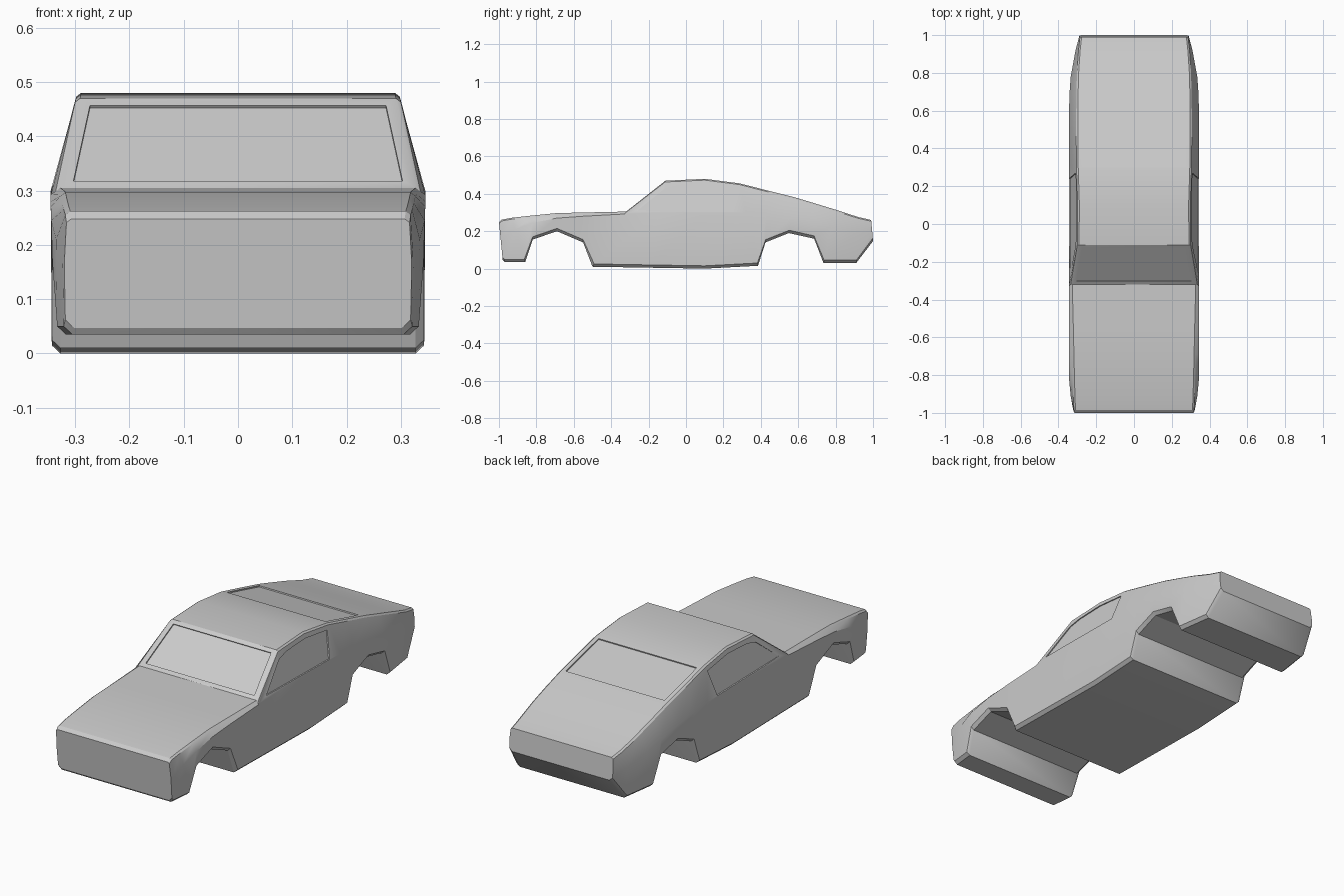
import bpy, bmesh

if "Cube" in bpy.data.objects:
    bpy.data.objects.remove(bpy.data.objects["Cube"])

# Body stations, front to back:
# bottom y, bottom z, top y, top z, belt half width, top half width, belt z
STATIONS = [
    (-.98, .047, -1.0, .248, .320, .316, .165),
    (-.97, .035, -.985, .262, .323, .318, .17),
    (-.86, .035, -.93, .272, .335, .321, .21),
    (-.82, .155, -.82, .284, .344, .324, .245),
    (-.69, .200, -.69, .297, .345, .327, .27),
    (-.55, .140, -.55, .300, .345, .330, .28),
    (-.50, .010, -.32, .305, .345, .336, .292),
    (-.20, .005, -.11, .470, .345, .300, .30),
    (.10, .000, .10, .480, .345, .298, .30),
    (.385, .015, .285, .456, .345, .304, .30),
    (.425, .140, .435, .418, .345, .306, .29),
    (.55, .190, .585, .380, .344, .306, .275),
    (.685, .160, .685, .350, .342, .305, .25),
    (.735, .030, .80, .315, .335, .302, .225),
    (.91, .030, .92, .276, .310, .294, .19),
    (1.0, .147, .99, .260, .290, .286, .20),
]


def section(yb, zb, yt, zt, w, wt, belt):
    """Closed cross-section ring: floor edge, sill, belt line, roof edge, mirrored."""
    low = min(.015, (belt - zb) * .4)
    yat = lambda z: yb + (yt - yb) * (z - zb) / (zt - zb)
    half = [(w - .018, zb), (w - .002, zb + low), (w, belt), (wt, zt - .007), (wt - .009, zt)]
    pts = [(x, yat(z), z) for x, z in half]
    return pts + [(-x, y, z) for x, y, z in reversed(pts)]


def finish(bm, name):
    bmesh.ops.recalc_face_normals(bm, faces=bm.faces[:])
    mesh = bpy.data.meshes.new(name)
    bm.to_mesh(mesh)
    bm.free()
    obj = bpy.data.objects.new(name, mesh)
    bpy.context.collection.objects.link(obj)
    return obj


# Car body lofted through the stations
bm = bmesh.new()
rings = [[bm.verts.new(p) for p in section(*s)] for s in STATIONS]
n = len(rings[0])
top_faces = []
for a, b in zip(rings, rings[1:]):
    for j in range(n):
        k = (j + 1) % n
        f = bm.faces.new((a[j], a[k], b[k], b[j]))
        if j == 4:
            top_faces.append(f)
bm.faces.new(rings[0])
bm.faces.new(rings[-1])
bmesh.ops.recalc_face_normals(bm, faces=bm.faces[:])

# Recessed windscreen and rear window
for pane in (top_faces[6:7], top_faces[9:11]):
    bmesh.ops.inset_region(bm, faces=pane, thickness=.021, use_even_offset=True)
    normal = pane[0].normal.copy()
    edges = bmesh.ops.extrude_face_region(bm, geom=pane)
    verts = [g for g in edges["geom"] if isinstance(g, bmesh.types.BMVert)]
    bmesh.ops.delete(bm, geom=pane, context='FACES')
    bmesh.ops.translate(bm, verts=verts, vec=normal * -.006)
body = finish(bm, "car_body")

# Side window cutters following the lean of the cabin
WINDOW = [(-.26, .310), (-.115, .428), (-.05, .444), (.10, .451), (.27, .430), (.24, .303)]
bm = bmesh.new()
for side in (1, -1):
    inner, outer = [[bm.verts.new((side * (.345 - .265 * (z - .3) + d), y, z)) for y, z in WINDOW]
                    for d in (-.007, .06)]
    bm.faces.new(inner)
    bm.faces.new(outer)
    for i in range(len(WINDOW)):
        k = (i + 1) % len(WINDOW)
        bm.faces.new((inner[i], inner[k], outer[k], outer[i]))
cutter = finish(bm, "side_window_cutter")
cutter.hide_render = True

mod = body.modifiers.new("side_windows", 'BOOLEAN')
mod.operation = 'DIFFERENCE'
mod.solver = 'EXACT'
mod.object = cutter
bpy.context.view_layer.objects.active = body
body.select_set(True)
cutter.select_set(False)
bpy.ops.object.modifier_apply(modifier=mod.name)
bpy.data.objects.remove(cutter, do_unlink=True)

# Soft panels with crisp creases
bpy.ops.object.shade_smooth_by_angle(angle=.5)
